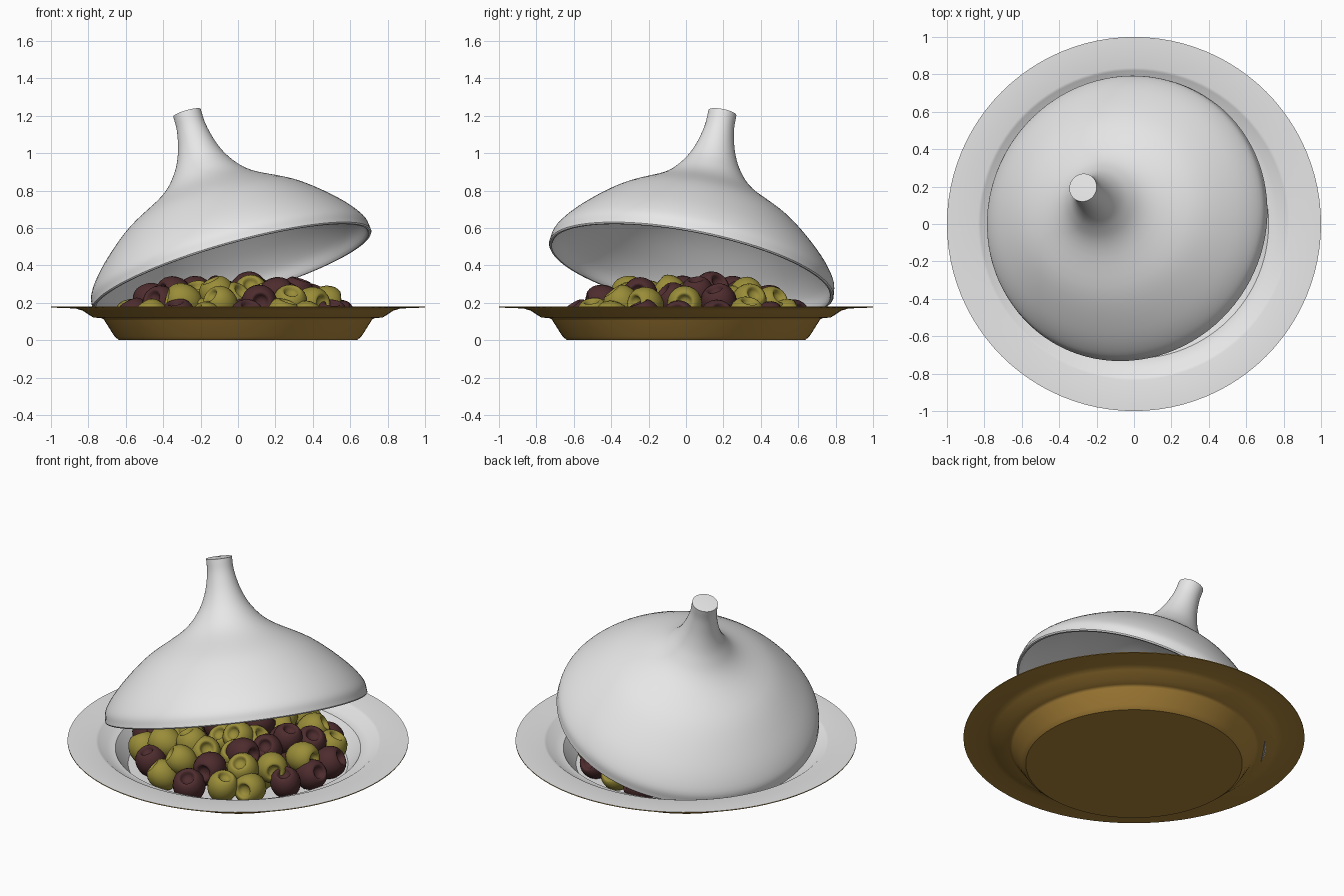
import bpy, bmesh, math, random
from mathutils import Vector, Matrix

if "Cube" in bpy.data.objects:
    bpy.data.objects.remove(bpy.data.objects["Cube"])
random.seed(7)


def material(name, rgb):
    m = bpy.data.materials.new(name)
    m.use_nodes = True
    m.diffuse_color = (*rgb, 1)
    bsdf = next(n for n in m.node_tree.nodes if n.type == "BSDF_PRINCIPLED")
    bsdf.inputs["Base Color"].default_value = (*rgb, 1)
    bsdf.inputs["Roughness"].default_value = 0.6
    return m


white = material("white glaze", (0.8, 0.8, 0.8))
brown = material("brown clay", (0.42, 0.235, 0.042))
green = material("green olive", (0.32, 0.265, 0.04))
dark = material("dark olive", (0.075, 0.025, 0.027))


def smooth_curve(points, steps=5):
    """Catmull-Rom interpolation through profile points."""
    pts = [Vector(p) for p in points]
    ext = [2 * pts[0] - pts[1]] + pts + [2 * pts[-1] - pts[-2]]
    out = []
    for a, b, c, d in zip(ext, ext[1:], ext[2:], ext[3:]):
        for i in range(steps):
            t = i / steps
            out.append(0.5 * (2 * b + (c - a) * t + (2 * a - 5 * b + 4 * c - d) * t ** 2
                              + (3 * b - a - 3 * c + d) * t ** 3))
    return out + [pts[-1]]


def lathe(name, profile, segments, mats, angle=40):
    """Revolve an (r, z) profile that starts and ends on the z axis."""
    bm = bmesh.new()
    verts = [bm.verts.new((p[0], 0, p[1])) for p in profile]
    edges = [bm.edges.new(pair) for pair in zip(verts, verts[1:])]
    bmesh.ops.spin(bm, geom=verts + edges, cent=(0, 0, 0), axis=(0, 0, 1),
                   angle=math.tau, steps=segments)
    bmesh.ops.remove_doubles(bm, verts=bm.verts, dist=1e-4)
    bmesh.ops.recalc_face_normals(bm, faces=bm.faces)
    mesh = bpy.data.meshes.new(name)
    bm.to_mesh(mesh)
    bm.free()
    for m in mats:
        mesh.materials.append(m)
    ob = bpy.data.objects.new(name, mesh)
    bpy.context.collection.objects.link(ob)
    bpy.ops.object.select_all(action="DESELECT")
    ob.select_set(True)
    bpy.context.view_layer.objects.active = ob
    bpy.ops.object.shade_smooth_by_angle(angle=math.radians(angle))
    return ob


# Plate: clay underside, glazed top with softly rounded steps
underside = [(0, 0), (0.635, 0), (0.66, 0.02), (0.715, 0.107), (0.722, 0.114), (0.732, 0.118),
             (0.775, 0.122), (0.83, 0.158), (0.87, 0.17), (1, 0.175)]
topside = [(1, 0.18), (0.835, 0.18), (0.82, 0.176), (0.77, 0.135), (0.72, 0.13),
           (0.645, 0.03), (0, 0.02)]
plate = lathe("plate", underside + topside, 96, [brown, white], 36)
for face in plate.data.polygons:
    face.material_index = int(face.normal.z > 0.05)

# Lid: hollow dome with a slim neck, leaning on the plate
inside = smooth_curve([(0, 0.46), (0.23, 0.44), (0.46, 0.32), (0.63, 0.18), (0.725, 0.07),
                       (0.755, -0.01)])
outside = smooth_curve([(0.775, -0.008), (0.757, 0.07), (0.66, 0.19), (0.485, 0.34),
                        (0.262, 0.468), (0.165, 0.565), (0.11, 0.67), (0.08, 0.79),
                        (0.076, 0.88)])
lip = [(0.76, -0.015), (0.77, -0.015)]
lid = lathe("lid", inside + lip + outside + [(0, 0.884)], 96, [white])
axis = Vector((-0.27, 0.187, 0.944))
lid.matrix_world = (Matrix.Translation((-0.035, 0.03, 0.385))
                    @ axis.to_track_quat("Z", "Y").to_matrix().to_4x4())

# Olives: pitted, heaped in rings
olive_shape = smooth_curve([(0, -0.1), (0.045, -0.09), (0.082, -0.045), (0.094, 0.01),
                            (0.082, 0.058), (0.056, 0.086), (0.04, 0.083), (0.028, 0.062),
                            (0, 0.055)], 2)
kinds = {"G": lathe("green_olive", olive_shape, 20, [green], 80),
         "D": lathe("dark_olive", olive_shape, 20, [dark], 80)}
# Each ring: height, radius, start angle in degrees, kinds counter-clockwise
rings = [(0.12, 0.55, -125, "DGDGGDDDGDGDGGDGDG"), (0.12, 0.37, -120, "GDGGDGDGDGDG"),
         (0.12, 0.18, 0, "GDGDGD"),
         (0.2, 0.45, -130, "GGDGGGDGGDGDDD"), (0.21, 0.28, -135, "GGGDDGDGD"),
         (0.2, 0.1, 0, "GDG"),
         (0.25, 0.33, 11, "DGDDGD"), (0.255, 0.12, -50, "GDD")]
for height, radius, start, row in rings:
    for i, letter in enumerate(row):
        olive = kinds[letter].copy()
        a = math.radians(start + 360 * i / len(row) + random.uniform(-3, 3))
        r = radius + random.uniform(-0.02, 0.02)
        olive.location = (r * math.cos(a), r * math.sin(a), height + random.uniform(-0.01, 0.01))
        # Lean the pitted end outwards, roughly along the ring radius
        olive.rotation_euler = (random.uniform(0.3, 1.6), 0,
                                a + math.pi / 2 + random.uniform(-1, 1))
        olive.scale = [random.uniform(0.94, 1.04)] * 3
        bpy.context.collection.objects.link(olive)
for kind in kinds.values():
    bpy.data.objects.remove(kind)
